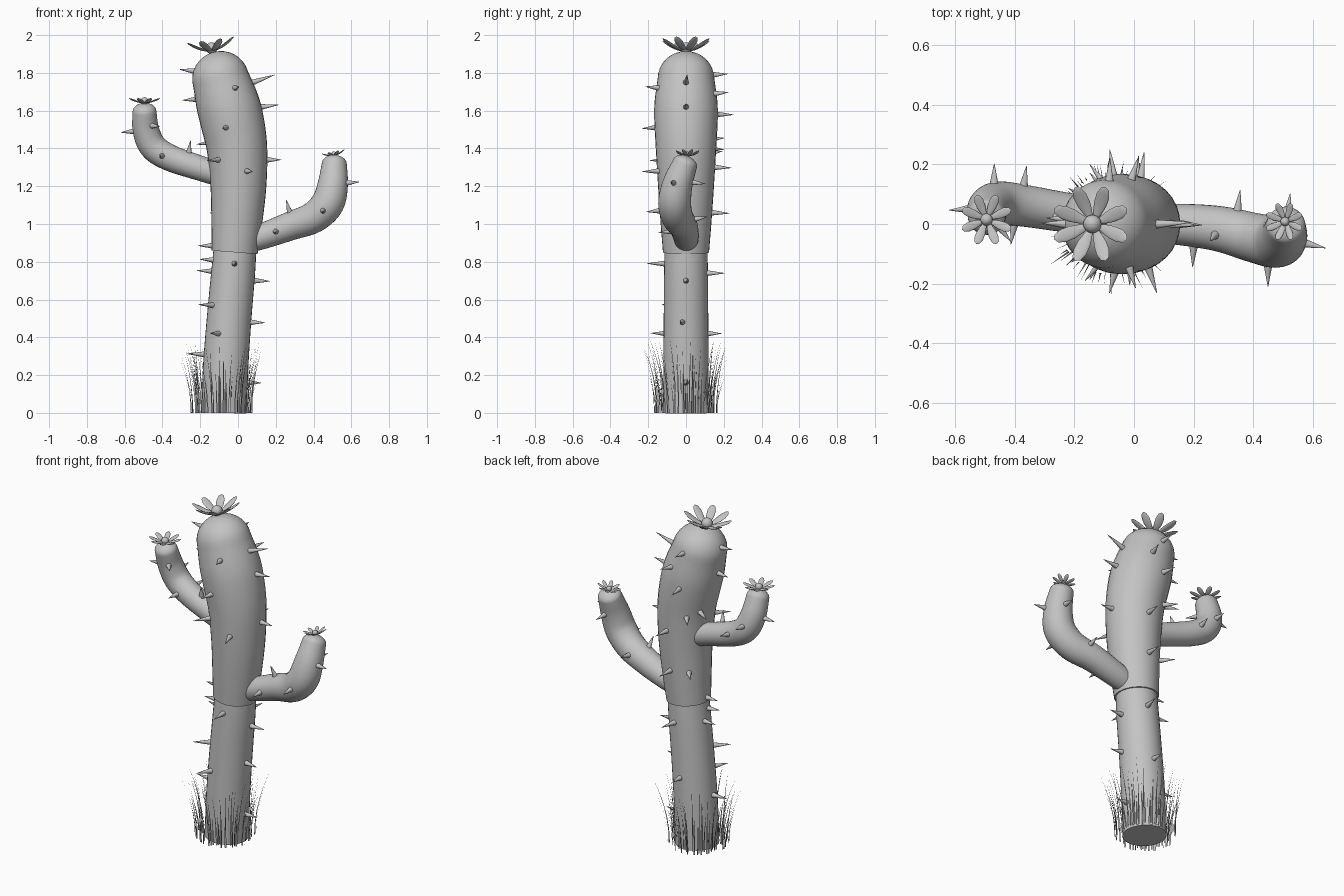
import bpy, bmesh, math, random
from mathutils import Vector, Matrix
from mathutils.bvhtree import BVHTree

random.seed(4)
if "Cube" in bpy.data.objects:
    bpy.data.objects.remove(bpy.data.objects["Cube"])

grey = bpy.data.materials.new("plain_grey")
grey.use_nodes = True
grey.diffuse_color = (0.55, 0.55, 0.55, 1)
grey.node_tree.nodes["Principled BSDF"].inputs["Base Color"].default_value = grey.diffuse_color


def finish(name, bm, sharp=50):
    """Turn a bmesh into a smooth shaded object and return its surface tree."""
    tree = BVHTree.FromBMesh(bm)
    mesh = bpy.data.meshes.new(name)
    bm.to_mesh(mesh)
    bm.free()
    for face in mesh.polygons:
        face.use_smooth = True
    mesh.set_sharp_from_angle(angle=math.radians(sharp))
    mesh.materials.append(grey)
    bpy.context.collection.objects.link(bpy.data.objects.new(name, mesh))
    return tree


def smooth_path(points, steps=5):
    """Catmull-Rom interpolation of (x, y, z, radius) points."""
    pts = [Vector(p) for p in points]
    pts = [pts[0] * 2 - pts[1]] + pts + [pts[-1] * 2 - pts[-2]]
    out = []
    for a, b, c, d in zip(pts, pts[1:], pts[2:], pts[3:]):
        for i in range(steps):
            t = i / steps
            out.append((b * 2 + (c - a) * t + (a * 2 - b * 5 + c * 4 - d) * t * t
                        + (b * 3 - a - c * 3 + d) * t ** 3) / 2)
    return out + [pts[-2]]


def tube(name, points, dome=0, sides=32):
    """Sweep a round section along a path, with a domed or flat end."""
    path = smooth_path(points)
    if dome:
        end = path[-1]
        along = (end - path[-2]).to_3d().normalized() * dome
        for k in range(1, 9):
            a = math.pi / 2 * k / 8
            spot = end.to_3d() + along * math.sin(a)
            path.append(Vector((*spot, max(end.w * math.cos(a), 0.003))))
    bm = bmesh.new()
    rings = []
    for i, p in enumerate(path):
        t = (path[min(i + 1, len(path) - 1)] - path[max(i - 1, 0)]).to_3d().normalized()
        u = Vector((0, 1, 0)).cross(t).normalized()
        v = t.cross(u)
        angles = [math.tau * k / sides for k in range(sides)]
        rings.append([bm.verts.new(p.to_3d() + (u * math.cos(a) + v * math.sin(a)) * p.w)
                      for a in angles])
    for low, high in zip(rings, rings[1:]):
        for k in range(sides):
            n = (k + 1) % sides
            bm.faces.new((low[k], low[n], high[n], high[k]))
    bm.faces.new(rings[0][::-1])
    bm.faces.new(rings[-1])
    bm.normal_update()
    return finish(name, bm)


# Trunk: lower stem and the thicker body above it
stem = tube("lower_stem", [(-.075, 0, 0, .12), (-.065, 0, .25, .12), (-.047, 0, .5, .118),
                           (-.025, 0, .75, .116), (-.014, 0, .9, .112)])
body = tube("upper_body", [(-.018, 0, .85, .122), (-.007, 0, 1, .134), (.002, 0, 1.2, .148),
                           (-.005, 0, 1.4, .16), (-.032, 0, 1.55, .168),
                           (-.058, 0, 1.65, .166), (-.093, 0, 1.77, .15)], dome=.145)

# Side arms
right_arm = tube("right_arm", [(-.03, .02, 1.24, .062), (-.2, .035, 1.295, .066),
                               (-.36, .06, 1.35, .07), (-.45, .07, 1.41, .073),
                               (-.488, .055, 1.5, .07), (-.495, .025, 1.595, .063)], dome=.045)
left_arm = tube("left_arm", [(.02, 0, .9, .06), (.13, 0, .935, .068), (.28, -.015, .99, .076),
                             (.4, -.045, 1.035, .083), (.475, -.06, 1.11, .087),
                             (.502, -.045, 1.21, .08), (.51, -.005, 1.32, .066)], dome=.042)


# Spines
spines = bmesh.new()


def spine(tree, origin, direction, length):
    """Place a cone where a ray toward the origin meets the surface."""
    origin, direction = Vector(origin), Vector(direction).normalized()
    spot, normal, _, _ = tree.ray_cast(origin + direction * .4, -direction)
    if spot is None:
        return
    aim = (normal + direction).normalized()
    turn = aim.to_track_quat("Z", "Y").to_matrix().to_4x4()
    place = Matrix.Translation(spot + aim * (length / 2 - .008)) @ turn
    bmesh.ops.create_cone(spines, cap_ends=True, segments=10, radius1=.016,
                          radius2=.001, depth=length, matrix=place)


# Trunk spines as height and compass angle
trunk_spines = [(1.81, 180), (1.66, 175), (1.43, 150), (.885, 180), (.81, 190), (.75, 170),
                (.57, 215), (.31, 180), (1.62, 0), (1.34, 0), (.7, 0), (.48, -10), (.16, 0),
                (1.72, -70), (1.51, -103), (1.34, -130), (1.28, -70), (.79, -90), (.42, -120),
                (1.79, 90), (1.69, 70), (1.58, 100), (1.3, 80), (1.06, 85), (.74, 80),
                (.42, 90), (1.4, 125), (1.06, 130)]
for z, angle in trunk_spines:
    a = math.radians(angle)
    x = -.07 + .065 * min(z, 1) - .2 * max(0, z - 1.4)
    spine(body if z > .86 else stem, (x, 0, z), (math.cos(a), math.sin(a), 0),
          random.uniform(.075, .105))
spine(body, (-.08, 0, 1.71), (1, 0, .25), .13)

# Arm spines as a point on the core and a direction
for core, way in [((-.49, .05, 1.49), (-1, 0, 0)), ((-.39, .06, 1.36), (-.2, -1, 0)),
                  ((-.26, .045, 1.315), (0, -.3, 1)), ((-.37, .06, 1.36), (0, 1, .2)),
                  ((-.47, .06, 1.45), (0, 1, 0)), ((-.49, .04, 1.52), (.6, -.8, 0))]:
    spine(right_arm, core, way, .072)
for core, way in [((.5, -.05, 1.21), (1, -.2, .1)), ((.28, -.015, .99), (-.1, -.3, 1)),
                  ((.2, 0, .96), (0, -1, 0)), ((.45, -.055, 1.07), (0, -1, 0)),
                  ((.34, -.03, 1.01), (.1, 1, .2)), ((.5, -.04, 1.22), (.2, 1, 0))]:
    spine(left_arm, core, way, .075)
finish("spines", spines)


def flower(name, centre, radius, lift, tilt):
    """Eight rounded petals curling up around a button."""
    bm = bmesh.new()
    for k in range(8):
        made = bmesh.ops.create_uvsphere(bm, u_segments=12, v_segments=8, radius=1)["verts"]
        turn = Matrix.Rotation(math.tau * (k + .5) / 8, 3, "Z")
        for v in made:
            s = (v.co.x + 1) / 2
            v.co = turn @ Vector((radius * (.08 + .92 * s),
                                  radius * v.co.y * (.1 + .13 * s),
                                  lift * s ** 1.5 + radius * .05 * v.co.z))
    made = bmesh.ops.create_uvsphere(bm, u_segments=16, v_segments=10, radius=radius * .23)["verts"]
    bmesh.ops.translate(bm, verts=made, vec=(0, 0, radius * .1))
    bm.transform(Matrix.Translation(centre) @ Matrix.Rotation(math.radians(tilt), 4, "Y"))
    finish(name, bm)


# Flowers on the three tips
flower("top_flower", (-.138, 0, 1.918), .134, .058, -8)
flower("right_arm_flower", (-.495, .015, 1.642), .089, .024, 0)
flower("left_arm_flower", (.508, .008, 1.362), .066, .022, -11)

# Grass tuft around the foot
grass = bmesh.new()
for k in range(90):
    a = math.tau * (k + random.random()) / 90
    out = Vector((math.cos(a), math.sin(a), 0))
    side = Matrix.Rotation(random.uniform(-.9, .9), 3, "Z") @ Vector((-out.y, out.x, 0))
    base = Vector((-.08, 0, 0)) + out * random.uniform(.125, .17)
    height = random.uniform(.16, .4)
    lean = height * random.uniform(.05, .23)
    last = None
    for i in range(6):
        t = i / 5
        mid = base + out * lean * t * t + Vector((0, 0, height * t))
        half = side * .0042 * (1.05 - t)
        pair = (grass.verts.new(mid - half), grass.verts.new(mid + half))
        if last:
            grass.faces.new((last[0], last[1], pair[1], pair[0]))
        last = pair
finish("grass_tuft", grass)
